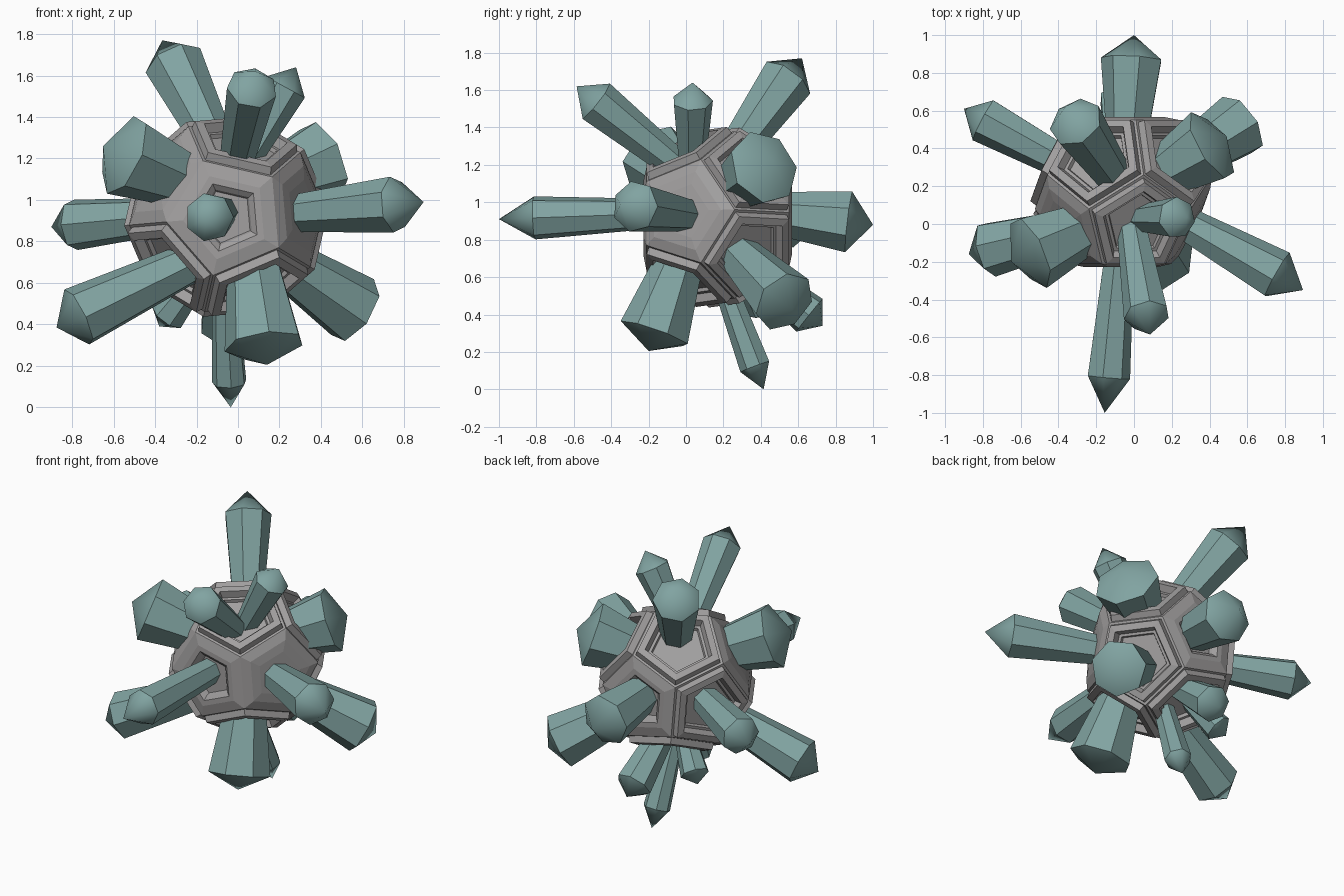
import bpy, bmesh
from math import sin, cos, radians, pi
from mathutils import Vector

if "Cube" in bpy.data.objects:
    bpy.data.objects.remove(bpy.data.objects["Cube"])

CENTRE = Vector((-0.055, 0.17, 0.92))

teal = bpy.data.materials.new("crystal_teal")
teal.diffuse_color = (0.22, 0.37, 0.36, 1)
teal.use_nodes = True
teal.node_tree.nodes["Principled BSDF"].inputs["Base Color"].default_value = teal.diffuse_color
rock = bpy.data.materials.new("rock_grey")
rock.diffuse_color = (0.36, 0.35, 0.35, 1)
rock.use_nodes = True
rock.node_tree.nodes["Principled BSDF"].inputs["Base Color"].default_value = rock.diffuse_color


def add_object(name, bm, mat):
    bmesh.ops.recalc_face_normals(bm, faces=bm.faces)
    me = bpy.data.meshes.new(name)
    bm.to_mesh(me)
    bm.free()
    ob = bpy.data.objects.new(name, me)
    bpy.context.collection.objects.link(ob)
    me.materials.append(mat)
    return ob


# Rock core: dodecahedron facing -y, with raised recessed frames and smooth plates
normals = [Vector((0, -1, 0)), Vector((0, 1, 0))]
for k in range(5):
    a = radians(5 + 72 * k)
    n = Vector((cos(a) * 0.8944, -0.4472, sin(a) * 0.8944))
    normals += [n, -n]

bm = bmesh.new()
for i in range(12):
    for j in range(i):
        for k in range(j):
            a, b, c = normals[i], normals[j], normals[k]
            if min(a.dot(b), b.dot(c), a.dot(c)) > 0.4:
                bm.verts.new((a + b + c).normalized() * 0.48)
bmesh.ops.convex_hull(bm, input=bm.verts)
bmesh.ops.dissolve_limit(bm, angle_limit=radians(5), verts=bm.verts, edges=bm.edges)
bmesh.ops.recalc_face_normals(bm, faces=bm.faces)
frame = [(0.018, 0.0), (0.008, 0.04), (0.05, 0.006), (0.02, -0.045), (0.02, 0.0), (0.008, -0.02)]
plate = [(0.07, 0.022), (0.07, 0.006)]
pitted = [(0.08, 0.016), (0.04, 0.0), (0.03, -0.02), (0.01, -0.02)]
for f in list(bm.faces):
    idx = max(range(12), key=lambda i: f.normal.dot(normals[i]))
    steps = pitted if idx in (0, 1) else plate if idx in (2, 6) else frame
    for thick, depth in steps:
        bmesh.ops.inset_region(bm, faces=[f], thickness=thick, depth=depth)
bmesh.ops.translate(bm, verts=bm.verts, vec=CENTRE)
add_object("rock_core", bm, rock)


# Crystals: seven-sided prisms flaring outward, with a smooth pointed cap
def crystal(name, base, tip, r0, r1, cap, roll=0.0, sides=7):
    base, tip = Vector(base), Vector(tip)
    axis = (tip - base).normalized()
    quat = axis.to_track_quat('Z', 'Y')
    shoulder = tip - axis * cap
    bm = bmesh.new()
    rings = []
    for c, r in ((base - axis * 0.06, r0 * 0.97), (shoulder, r1)):
        rings.append([bm.verts.new(c + quat @ Vector((r * cos(roll + 2 * pi * i / sides),
                      r * sin(roll + 2 * pi * i / sides), 0))) for i in range(sides)])
    apex = bm.verts.new(tip)
    for i in range(sides):
        j = (i + 1) % sides
        bm.faces.new((rings[0][i], rings[0][j], rings[1][j], rings[1][i]))
        bm.faces.new((rings[1][i], rings[1][j], apex)).smooth = True
        bm.edges.get((rings[1][i], rings[1][j])).smooth = False
    bm.faces.new(rings[0])
    add_object(name, bm, teal)


half = pi / 7
crystals = [
    ("crystal_top_back", (-.12, .27, 1.28), (-.365, .62, 1.77), .10, .148, .15, half),
    ("crystal_top_front", (0, -.08, 1.22), (.085, -.585, 1.62), .085, .123, .13, half),
    ("crystal_top_small", (.04, .03, 1.2), (.28, .035, 1.64), .07, .11, .11),
    ("crystal_left_upper", (-.22, 0, 1.08), (-.65, -.2, 1.26), .125, .205, .12),
    ("crystal_right", (.22, .03, .93), (.895, -.35, .99), .085, .138, .16),
    ("crystal_left_back", (-.38, .33, .92), (-.9, .61, .87), .09, .125, .12),
    ("crystal_left_lower", (-.24, 0, .69), (-.875, -.16, .385), .10, .15, .12),
    ("crystal_right_lower", (.25, .32, .68), (.63, .57, .425), .12, .175, .09),
    ("crystal_back_lower", (-.08, .38, .62), (-.07, .73, .34), .08, .115, .09, half),
    ("crystal_bottom_front", (.08, -.04, .66), (.14, -.2, .205), .13, .195, .10),
    ("crystal_bottom", (-.06, .23, .5), (-.035, .415, .0), .065, .085, .13),
    ("crystal_bottom_left", (-.22, .31, .6), (-.38, .42, .39), .065, .09, .07),
    ("crystal_back", (-.03, .5, .94), (0, 1.0, .88), .115, .168, .13),
    ("crystal_front", (-.08, -.15, .94), (-.155, -1.0, .91), .08, .118, .19),
    ("crystal_right_upper", (.15, .26, 1.08), (.49, .465, 1.22), .13, .205, .10),
]
for spec in crystals:
    crystal(*spec)
